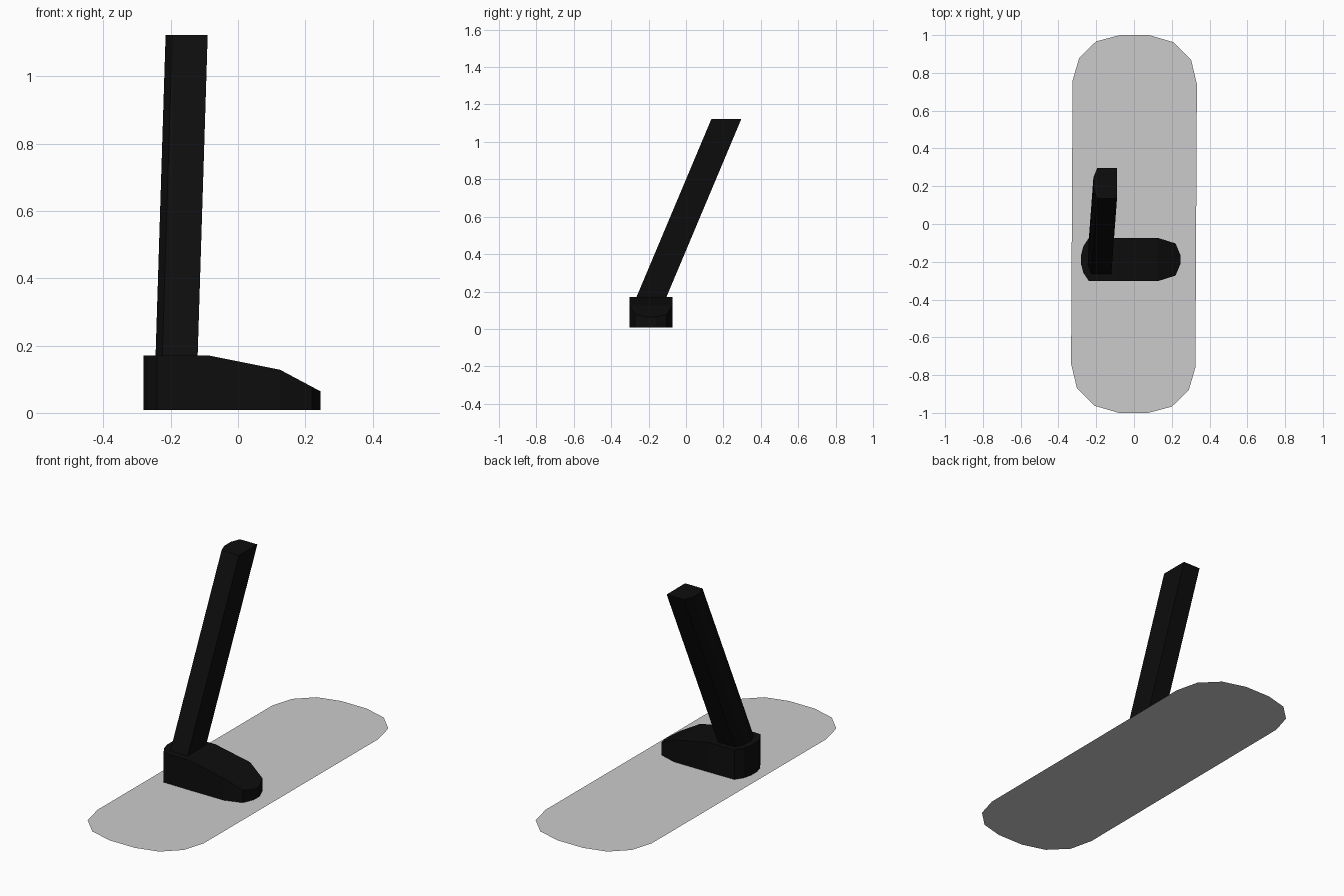
import bpy, bmesh

if "Cube" in bpy.data.objects:
    bpy.data.objects.remove(bpy.data.objects["Cube"])


def material(name, value):
    m = bpy.data.materials.new(name)
    m.diffuse_color = (value, value, value, 1)
    m.use_nodes = True
    m.node_tree.nodes["Principled BSDF"].inputs["Base Color"].default_value = m.diffuse_color
    return m


light_grey = material("light grey", 0.6)
black = material("black", 0.004)


def make_object(name, bm, mat):
    mesh = bpy.data.meshes.new(name)
    bm.to_mesh(mesh)
    bm.free()
    mesh.materials.append(mat)
    obj = bpy.data.objects.new(name, mesh)
    bpy.context.collection.objects.link(obj)
    return obj


def prism(name, outline, bottom, top, mat):
    """Joins two versions of an outline, each placed by a function."""
    bm = bmesh.new()
    low = [bm.verts.new(bottom(x, y)) for x, y in outline]
    high = [bm.verts.new(top(x, y)) for x, y in outline]
    n = len(outline)
    for i in range(n):
        j = (i + 1) % n
        bm.faces.new((low[i], low[j], high[j], high[i]))
    bm.faces.new(low[::-1])
    return bm, high


# Ground plate: a thin sheet with rounded ends, slightly slanted sides
half = [(0.333, 0.74), (0.302, 0.87), (0.21, 0.962), (0.08, 1.0),
        (-0.075, 1.0), (-0.2, 0.967), (-0.29, 0.88), (-0.325, 0.76)]
bm = bmesh.new()
bm.faces.new([bm.verts.new((s * x, s * y, 0)) for s in (1, -1) for x, y in half])
make_object("footprint_plate", bm, light_grey)

# Shoe: level at the ankle, sloping down to the toe
def shoe_height(x):
    if x < -0.085:
        return 0.17
    if x < 0.125:
        return 0.17 - (x + 0.085) * 0.2
    return 0.128 - (x - 0.125) * 0.533


shoe_half = [(-0.28, 0.025), (-0.268, 0.07), (-0.24, 0.113), (-0.085, 0.115),
             (0.125, 0.115), (0.22, 0.085), (0.245, 0.025)]
outline = [(x, -0.188 - y) for x, y in shoe_half]
outline += [(x, -0.188 + y) for x, y in reversed(shoe_half)]
bm, high = prism("shoe", outline, lambda x, y: (x, y, 0.008),
                 lambda x, y: (x, y, shoe_height(x)), black)
n = len(shoe_half)
bm.faces.new(high[:4] + high[-4:])
for i in range(3, n - 1):
    bm.faces.new((high[i], high[i + 1], high[2 * n - 2 - i], high[2 * n - 1 - i]))
make_object("shoe", bm, black)

# Leg: a leaning post, rounded on its left side, with a level top
section = [(0.062, -0.08), (0.062, 0.08), (-0.043, 0.08), (-0.063, 0.03),
           (-0.063, -0.03), (-0.043, -0.08)][::1]
bm, high = prism("leg", section, lambda x, y: (x - 0.182, y - 0.187, 0.165),
                 lambda x, y: (x - 0.152, y + 0.216, 1.123), black)
bm.faces.new(high)
make_object("leg", bm, black)
